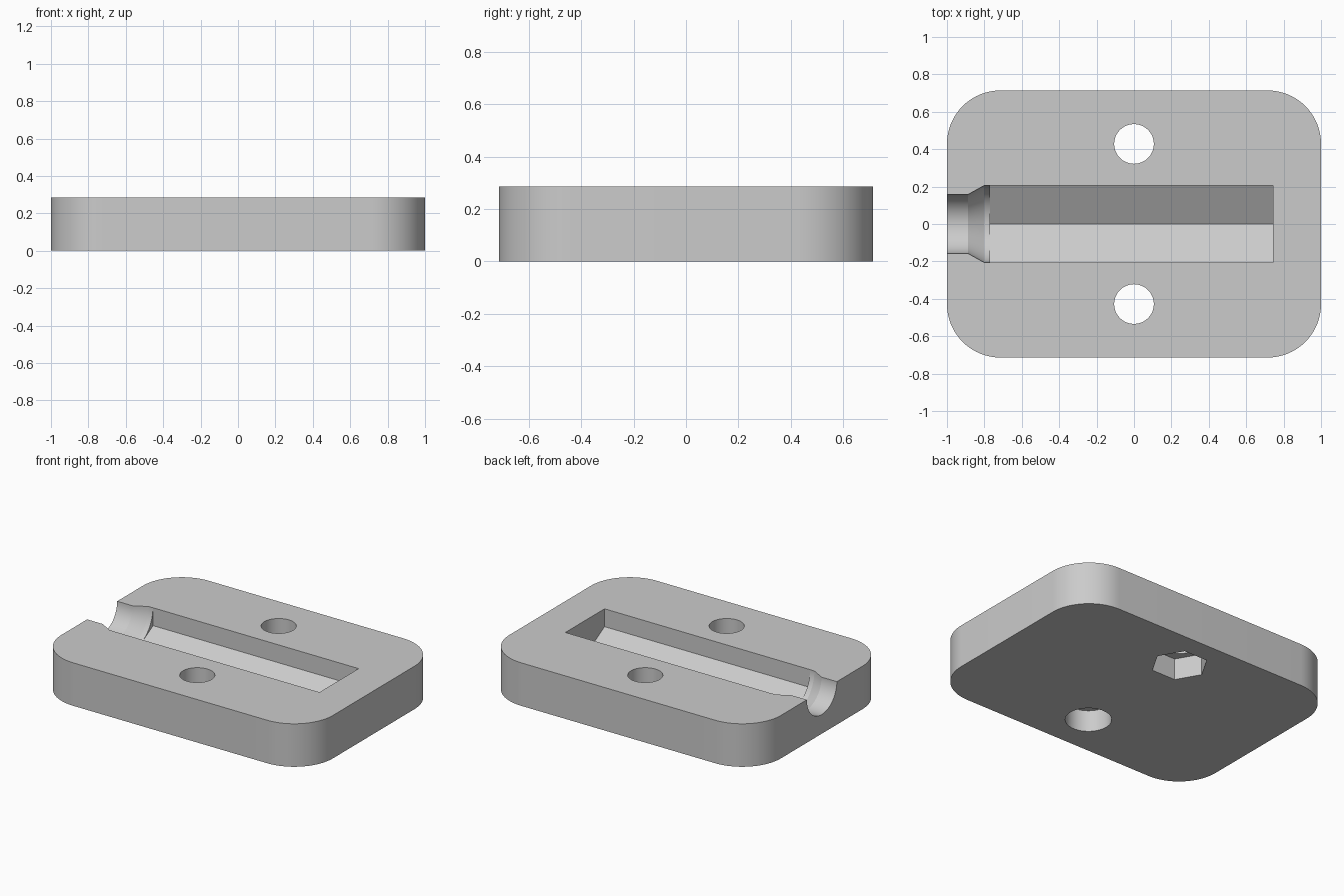
import bpy, bmesh, math
from mathutils import Matrix

cube = bpy.data.objects.get("Cube")
if cube:
    bpy.data.objects.remove(cube, do_unlink=True)

HX, HY, H = 1.0, 0.714, 0.286
CORNER = 0.286

grey = bpy.data.materials.new("light_grey")
grey.use_nodes = True
colour = (0.6, 0.6, 0.6, 1)
grey.diffuse_color = colour
grey.node_tree.nodes["Principled BSDF"].inputs["Base Color"].default_value = colour


def add_object(name, bm):
    bmesh.ops.recalc_face_normals(bm, faces=bm.faces)
    mesh = bpy.data.meshes.new(name)
    bm.to_mesh(mesh)
    bm.free()
    obj = bpy.data.objects.new(name, mesh)
    bpy.context.collection.objects.link(obj)
    return obj


def prism(name, radius, length, sides, matrix):
    bm = bmesh.new()
    bmesh.ops.create_cone(bm, cap_ends=True, segments=sides, radius1=radius,
                          radius2=radius, depth=length, matrix=matrix)
    return add_object(name, bm)


def upright(name, radius, y, z0, z1, sides=64):
    # first vertex of the polygon points along x
    mat = Matrix.Translation((0, y, (z0 + z1) / 2)) @ Matrix.Rotation(math.pi / 2, 4, 'Z')
    return prism(name, radius, z1 - z0, sides, mat)


def cut(target, cutter):
    cutter.hide_render = True
    mod = target.modifiers.new("cut", 'BOOLEAN')
    mod.operation = 'DIFFERENCE'
    mod.solver = 'EXACT'
    mod.object = cutter
    bpy.context.view_layer.objects.active = target
    bpy.ops.object.modifier_apply(modifier=mod.name)
    bpy.data.objects.remove(cutter, do_unlink=True)


# Rounded plate: corner arcs joined into one outline, then extruded
bm = bmesh.new()
outline = []
STEPS = 20
for quarter, (sx, sy) in enumerate([(1, 1), (-1, 1), (-1, -1), (1, -1)]):
    for i in range(STEPS + 1):
        a = (quarter + i / STEPS) * math.pi / 2
        outline.append(bm.verts.new((sx * (HX - CORNER) + CORNER * math.cos(a),
                                     sy * (HY - CORNER) + CORNER * math.sin(a), 0)))
base = bm.faces.new(outline)
top = bmesh.ops.extrude_face_region(bm, geom=[base])
bmesh.ops.translate(bm, vec=(0, 0, H),
                    verts=[v for v in top["geom"] if isinstance(v, bmesh.types.BMVert)])
plate = add_object("base_plate", bm)
plate.data.materials.append(grey)

# Half-hexagon channel lying along x, one corner pointing down
X0, X1, FLAT = -0.77, 0.744, 0.206
lay = Matrix.Translation(((X0 + X1) / 2, 0, H)) @ Matrix.Rotation(math.pi / 2, 4, 'Y')
channel = prism("channel_cutter", FLAT / math.cos(math.pi / 6), X1 - X0, 6, lay)
low = min(v.co.z for v in channel.data.vertices)
if low > H - FLAT * 1.1:  # turn so that a corner, not a flat, is lowest
    channel.data.transform(Matrix.Translation((0, 0, H)) @ Matrix.Rotation(math.pi / 6, 4, 'X')
                           @ Matrix.Translation((0, 0, -H)))
cut(plate, channel)

# Round neck that flares into the channel
bm = bmesh.new()
profile = [(-1.1, 0), (-1.1, 0.158), (-0.887, 0.158), (-0.802, 0.205), (X0 + 0.001, 0.205), (X0 + 0.001, 0)]
verts = [bm.verts.new((x, 0, H + r)) for x, r in profile]
edges = [bm.edges.new(pair) for pair in zip(verts, verts[1:])]
bmesh.ops.spin(bm, geom=verts + edges, cent=(0, 0, H), axis=(1, 0, 0),
               angle=math.tau, steps=64, use_merge=True)
bmesh.ops.remove_doubles(bm, verts=bm.verts, dist=0.0001)
cut(plate, add_object("neck_cutter", bm))

# Screw holes, with a nut pocket and a round head pocket underneath
for y in (-0.428, 0.428):
    cut(plate, upright("hole_cutter", 0.106, y, -0.1, H + 0.1))
cut(plate, upright("nut_cutter", 0.174, 0.428, -0.1, 0.143, 6))
cut(plate, upright("head_cutter", 0.14, -0.428, -0.1, 0.143))

bpy.ops.object.select_all(action='DESELECT')
plate.select_set(True)
bpy.context.view_layer.objects.active = plate
bpy.ops.object.shade_smooth_by_angle(angle=math.radians(25))
